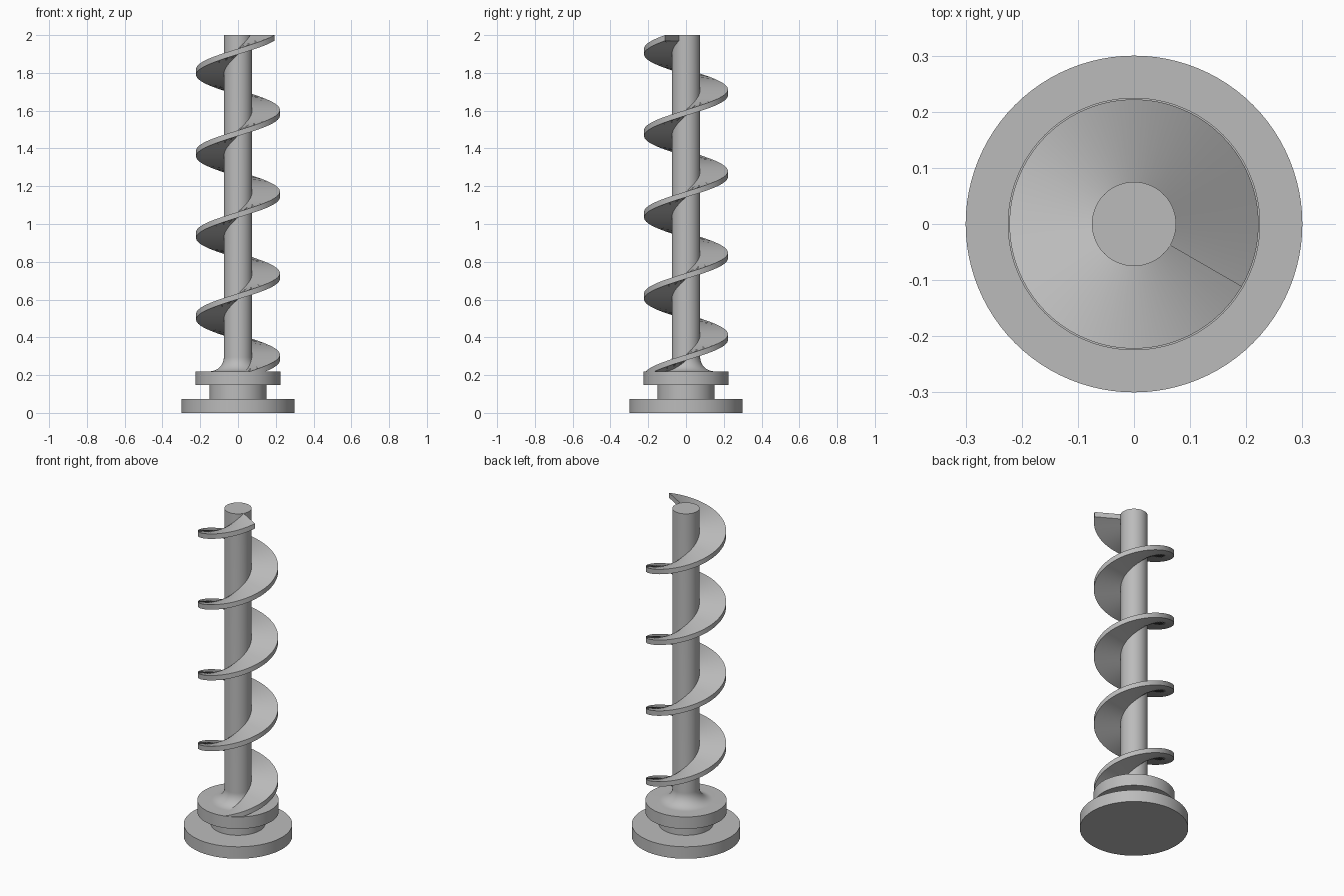
import bpy
import bmesh
from math import cos, sin, pi, radians

cube = bpy.data.objects.get("Cube")
if cube:
    bpy.data.objects.remove(cube, do_unlink=True)

metal = bpy.data.materials.new("grey_metal")
metal.use_nodes = True
GREY = (0.5, 0.5, 0.5, 1)
metal.diffuse_color = GREY
metal.node_tree.nodes["Principled BSDF"].inputs["Base Color"].default_value = GREY


def finish(bm, name):
    bmesh.ops.recalc_face_normals(bm, faces=bm.faces)
    mesh = bpy.data.meshes.new(name)
    bm.to_mesh(mesh)
    bm.free()
    mesh.materials.append(metal)
    obj = bpy.data.objects.new(name, mesh)
    bpy.context.collection.objects.link(obj)
    bpy.ops.object.select_all(action='DESELECT')
    obj.select_set(True)
    bpy.context.view_layer.objects.active = obj
    bpy.ops.object.shade_smooth_by_angle(angle=radians(30))
    return obj


def lathe(name, profile, segments=96):
    """Closed solid from (radius, height) points, capped at both ends."""
    bm = bmesh.new()
    rings = [[bm.verts.new((r * cos(2 * pi * i / segments),
                            r * sin(2 * pi * i / segments), z))
              for i in range(segments)] for r, z in profile]
    for low, high in zip(rings, rings[1:]):
        for i in range(segments):
            j = (i + 1) % segments
            bm.faces.new((low[i], low[j], high[j], high[i]))
    bm.faces.new(rings[0])
    bm.faces.new(rings[-1])
    return finish(bm, name)


def helix(name, inner, outer, thickness, pitch, end_angle, end_top, sweep, steps):
    """Rectangular section swept down a helix from its upper end."""
    bm = bmesh.new()
    sections = []
    for i in range(steps + 1):
        turn = sweep * i / steps
        a = end_angle - turn
        top = end_top - pitch * turn / (2 * pi)
        corners = ((inner, top), (outer, top),
                   (outer, top - thickness), (inner, top - thickness))
        sections.append([bm.verts.new((r * cos(a), r * sin(a), z)) for r, z in corners])
    for s, t in zip(sections, sections[1:]):
        for k in range(4):
            n = (k + 1) % 4
            bm.faces.new((s[k], s[n], t[n], t[k]))
    bm.faces.new(sections[0])
    bm.faces.new(sections[-1])
    return finish(bm, name)


# Stepped foot, collar and shaft, with a rounded fillet where they meet
SHAFT, COLLAR_TOP, FILLET = 0.075, 0.22, 0.075
profile = [(0.3, 0), (0.3, 0.073), (0.15, 0.073), (0.15, 0.147),
           (0.225, 0.147), (0.225, COLLAR_TOP)]
for i in range(13):
    a = pi / 2 * i / 12
    profile.append((SHAFT + FILLET * (1 - sin(a)), COLLAR_TOP + FILLET * (1 - cos(a))))
profile.append((SHAFT, 2.0))
lathe("shaft_and_base", profile)

# Screw blade, its lower end buried in the collar
helix("screw_blade", inner=0.07, outer=0.222, thickness=0.03, pitch=0.432,
      end_angle=radians(-30), end_top=2.0, sweep=radians(1500), steps=400)
